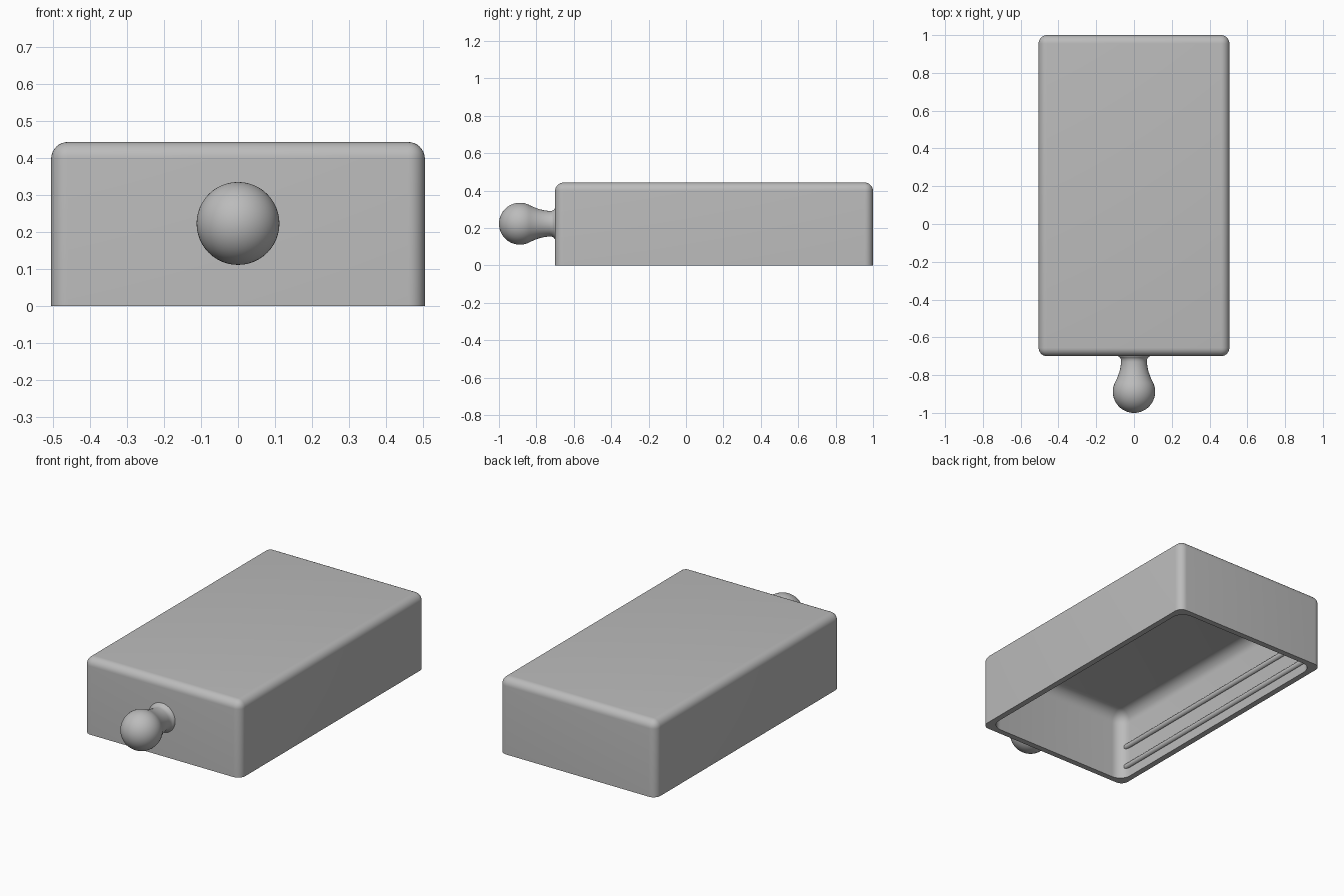
import bpy, bmesh
from math import sin, cos, radians
from mathutils import Matrix

cube = bpy.data.objects.get("Cube")
if cube:
    bpy.data.objects.remove(cube, do_unlink=True)

# Single plain grey
grey = bpy.data.materials.new("plain_grey")
grey.use_nodes = True
GREY = (0.5, 0.5, 0.5, 1)
grey.diffuse_color = GREY
grey.node_tree.nodes["Principled BSDF"].inputs["Base Color"].default_value = GREY

HALF_X, FRONT, BACK, HEIGHT = 0.505, -0.70, 1.0, 0.443
WALL = 0.034
MID_Z = 0.223


def finish(name, bm, angle=35):
    mesh = bpy.data.meshes.new(name)
    bm.to_mesh(mesh)
    bm.free()
    obj = bpy.data.objects.new(name, mesh)
    bpy.context.collection.objects.link(obj)
    mesh.materials.append(grey)
    bpy.ops.object.select_all(action='DESELECT')
    obj.select_set(True)
    bpy.context.view_layer.objects.active = obj
    bpy.ops.object.shade_smooth_by_angle(angle=radians(angle))
    return obj


def add_open_box(bm, inset, radius):
    """Rounded box without a floor; returns its open rim edges."""
    part = bmesh.new()
    bmesh.ops.create_cube(part, size=1)
    size = (2 * (HALF_X - inset), BACK - FRONT - 2 * inset, HEIGHT - inset)
    for v in part.verts:
        v.co = (v.co.x * size[0], v.co.y * size[1] + (FRONT + BACK) / 2,
                (v.co.z + 0.5) * size[2])
    edges = [e for e in part.edges if max(v.co.z for v in e.verts) > 0.1]
    bmesh.ops.bevel(part, geom=edges, offset=radius, segments=8,
                    profile=0.5, affect='EDGES', clamp_overlap=True)
    part.normal_update()
    floor = [f for f in part.faces if f.normal.z < -0.9]
    bmesh.ops.delete(part, geom=floor, context='FACES_ONLY')
    if inset:
        bmesh.ops.reverse_faces(part, faces=part.faces[:])
    temp = bpy.data.meshes.new("temp")
    part.to_mesh(temp)
    part.free()
    old = set(bm.edges)
    bm.from_mesh(temp)
    bpy.data.meshes.remove(temp)
    return [e for e in bm.edges if e not in old and e.is_boundary]


# Hollow body, open underneath
bm = bmesh.new()
rim = add_open_box(bm, 0, 0.045) + add_open_box(bm, WALL, 0.07)
bmesh.ops.bridge_loops(bm, edges=rim)
bmesh.ops.recalc_face_normals(bm, faces=bm.faces[:])
finish("drawer_body", bm)


def lathe(name, profile, steps):
    """Spin (radius, y) points around the y axis."""
    bm = bmesh.new()
    verts = [bm.verts.new((r, y, 0)) for r, y in profile]
    edges = [bm.edges.new(pair) for pair in zip(verts, verts[1:])]
    bmesh.ops.spin(bm, geom=verts + edges, cent=(0, 0, 0), axis=(0, 1, 0),
                   angle=radians(360), steps=steps, use_duplicate=False)
    bmesh.ops.remove_doubles(bm, verts=bm.verts[:], dist=0.0001)
    bmesh.ops.recalc_face_normals(bm, faces=bm.faces[:])
    return finish(name, bm, 60)


# Ball knob with a waisted neck
BALL, BALL_Y = 0.112, -0.888
profile = [(BALL * sin(radians(a)), BALL_Y - BALL * cos(radians(a)))
           for a in range(0, 121, 6)]
profile += [(0.087, -0.81), (0.078, -0.785), (0.072, -0.76), (0.068, -0.73),
            (0.069, -0.717), (0.074, -0.707), (0.085, -0.70), (0.085, -0.69)]
knob = lathe("knob", profile, 48)
knob.location.z = MID_Z

# Two round-ended ridges along each inner side wall
RIDGE, START, END = 0.016, FRONT + 0.06, BACK - 0.06
cap = [(RIDGE * sin(radians(a)), -RIDGE * cos(radians(a))) for a in range(0, 91, 15)]
ridge = [(r, START + RIDGE + y) for r, y in cap]
ridge += [(r, END - RIDGE - y) for r, y in reversed(cap)]
for side, sign in (("left", 1), ("right", -1)):
    for level, z in (("lower", 0.07), ("upper", 0.195)):
        obj = lathe(f"{side}_{level}_ridge", ridge, 16)
        obj.location = (sign * (HALF_X - WALL), 0, z)
